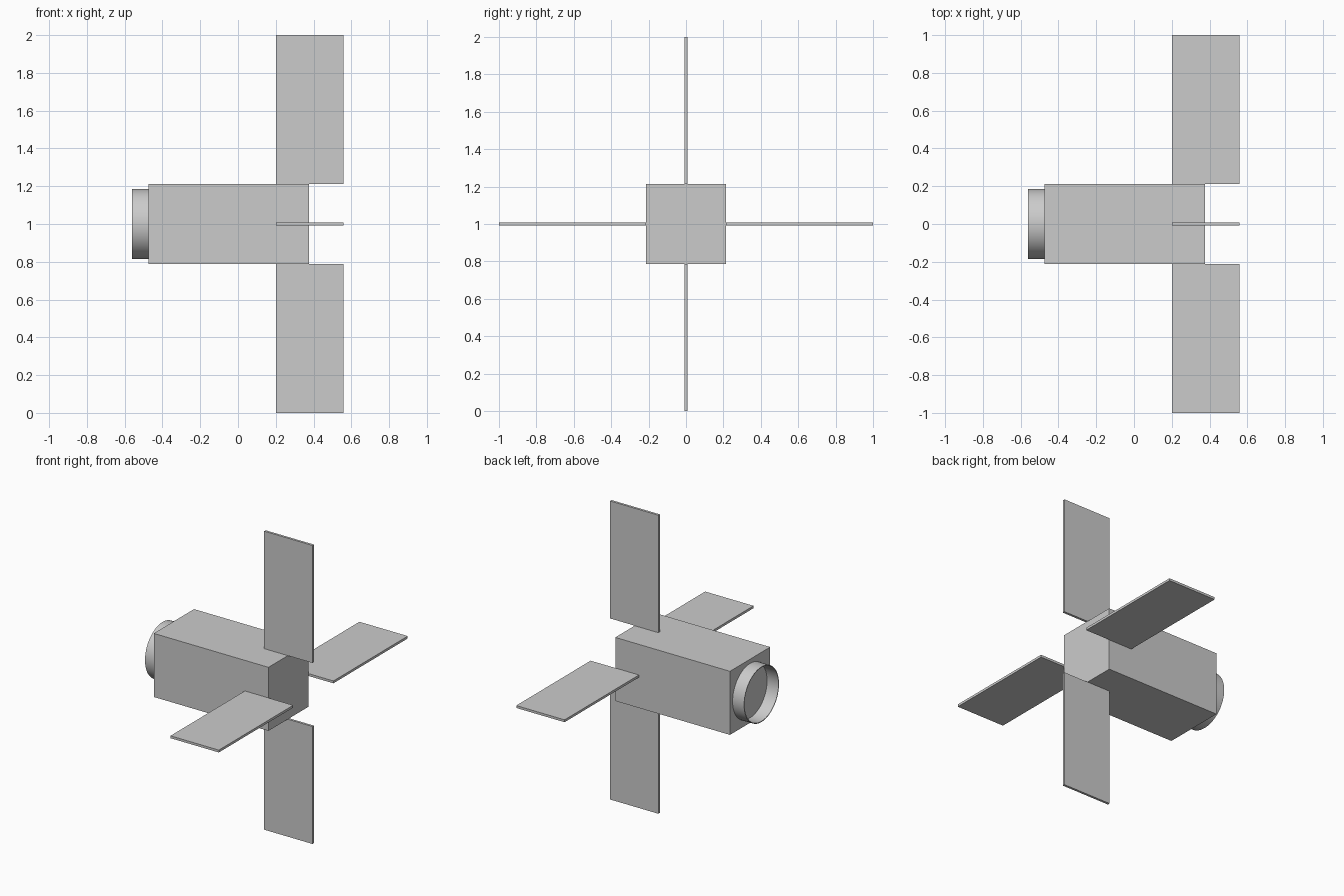
import bpy, bmesh
from math import pi, cos, sin
from mathutils import Matrix

if "Cube" in bpy.data.objects:
    bpy.data.objects.remove(bpy.data.objects["Cube"])

CENTRE = Matrix.Translation((0, 0, 1))


def add_object(name, bm):
    bmesh.ops.recalc_face_normals(bm, faces=bm.faces)
    mesh = bpy.data.meshes.new(name)
    bm.to_mesh(mesh)
    bm.free()
    obj = bpy.data.objects.new(name, mesh)
    bpy.context.collection.objects.link(obj)
    return obj


def box(name, lo, hi, turn=0.0):
    """Box between two corners, turned about the long axis, lifted to z = 1."""
    bm = bmesh.new()
    bmesh.ops.create_cube(bm, size=1)
    size = [b - a for a, b in zip(lo, hi)]
    mid = [(a + b) / 2 for a, b in zip(lo, hi)]
    bm.transform(CENTRE @ Matrix.Rotation(turn, 4, 'X')
                 @ Matrix.Translation(mid) @ Matrix.Diagonal((*size, 1)))
    return add_object(name, bm)


def ring(name, x0, x1, outer, inner, sides=48):
    """Thin-walled open tube along x."""
    bm = bmesh.new()
    profile = [(x0, outer), (x1, outer), (x1, inner), (x0, inner)]
    loops = []
    for i in range(sides):
        a = 2 * pi * i / sides
        loops.append([bm.verts.new((x, r * cos(a), 1 + r * sin(a)))
                      for x, r in profile])
    for i in range(sides):
        p, q = loops[i], loops[(i + 1) % sides]
        for j in range(4):
            k = (j + 1) % 4
            bm.faces.new((p[j], p[k], q[k], q[j]))
    return add_object(name, bm)


# Square main body
HALF = 0.213
box("body", (-0.475, -HALF, -HALF), (0.375, HALF, HALF))

# Four flat panels around the rear end
for i, side in enumerate(("top", "front", "bottom", "back")):
    box(side + "_panel", (0.20, -0.008, HALF), (0.558, 0.008, 1.0), i * pi / 2)

# Open docking collar on the left end
collar = ring("collar", -0.56, -0.475, 0.185, 0.18)
bpy.context.view_layer.objects.active = collar
collar.select_set(True)
bpy.ops.object.shade_smooth_by_angle()
